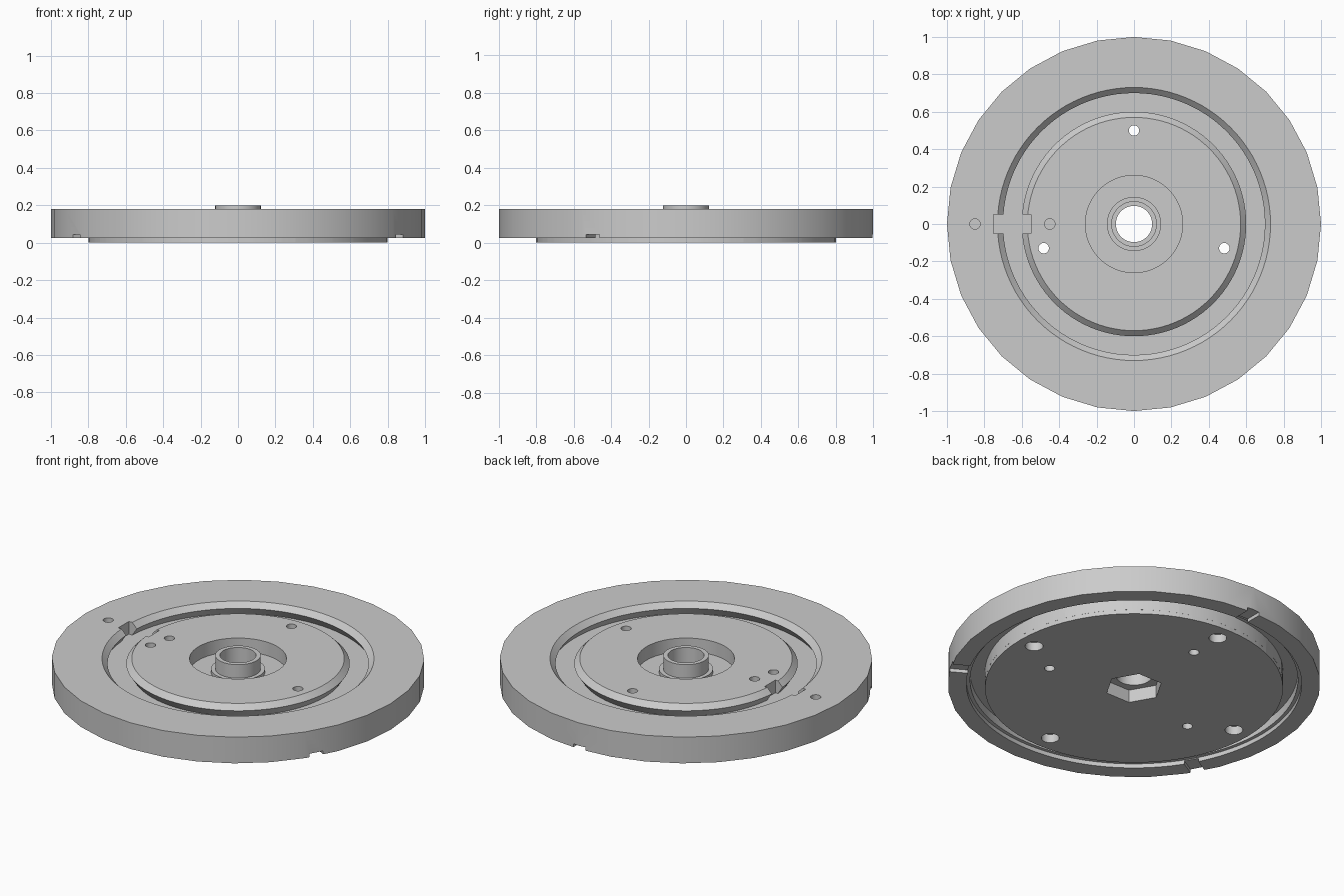
import bpy
import bmesh
from math import cos, sin, pi, radians
from mathutils import Matrix

if "Cube" in bpy.data.objects:
    bpy.data.objects.remove(bpy.data.objects["Cube"], do_unlink=True)

# Single plain grey
grey = bpy.data.materials.new("plain_grey")
grey.use_nodes = True
COLOUR = (0.6, 0.6, 0.6, 1)
grey.diffuse_color = COLOUR
grey.node_tree.nodes["Principled BSDF"].inputs["Base Color"].default_value = COLOUR


def finish(name, bm):
    bmesh.ops.recalc_face_normals(bm, faces=bm.faces)
    mesh = bpy.data.meshes.new(name)
    bm.to_mesh(mesh)
    bm.free()
    obj = bpy.data.objects.new(name, mesh)
    obj.data.materials.append(grey)
    bpy.context.collection.objects.link(obj)
    return obj


def cylinder(name, r, z0, z1, x=0, y=0, sides=64, turn=0):
    bm = bmesh.new()
    bmesh.ops.create_cone(bm, cap_ends=True, segments=sides, radius1=r, radius2=r,
                          depth=z1 - z0,
                          matrix=Matrix.Translation((x, y, (z0 + z1) / 2))
                          @ Matrix.Rotation(turn, 4, 'Z'))
    return finish(name, bm)


def box(name, x0, x1, width, z0, z1, turn=0):
    bm = bmesh.new()
    place = Matrix.Translation(((x0 + x1) / 2, 0, (z0 + z1) / 2))
    size = Matrix.Diagonal((x1 - x0, width, z1 - z0, 1))
    bmesh.ops.create_cube(bm, size=1, matrix=Matrix.Rotation(turn, 4, 'Z') @ place @ size)
    return finish(name, bm)


def ring(name, profile, sides=96):
    """Revolve a closed (radius, height) profile into a solid ring."""
    bm = bmesh.new()
    loops = [[bm.verts.new((r * cos(2 * pi * i / sides), r * sin(2 * pi * i / sides), z))
              for r, z in profile] for i in range(sides)]
    n = len(profile)
    for i in range(sides):
        a, b = loops[i], loops[(i + 1) % sides]
        for j in range(n):
            k = (j + 1) % n
            bm.faces.new((a[j], b[j], b[k], a[k]))
    return finish(name, bm)


def combine(target, tool, operation):
    mod = target.modifiers.new(tool.name, 'BOOLEAN')
    mod.operation = operation
    mod.solver = 'EXACT'
    mod.object = tool
    bpy.context.view_layer.objects.active = target
    bpy.ops.object.modifier_apply(modifier=mod.name)
    bpy.data.objects.remove(tool, do_unlink=True)


TOP = 0.18
ABOVE = 0.3

# Main disc with its raised underside
plate = cylinder("round_plate", 1, 0.025, TOP, sides=32)
combine(plate, cylinder("underside_disc", 0.8, 0, 0.1), 'UNION')

cutters = [
    # Annular channel underneath, with a small ledge near the rim
    ring("under_channel", [(0.8, -0.1), (0.9, -0.1), (0.9, 0.05), (0.88, 0.05),
                           (0.88, 0.1), (0.8, 0.1)]),
    # Waisted slot in the top and its square entry
    ring("top_slot", [(0.55, 0.2), (0.57, TOP), (0.6, 0.15), (0.57, 0.105),
                      (0.73, 0.105), (0.7, 0.15), (0.73, TOP), (0.75, 0.2)]),
    box("slot_entry", -0.75, -0.55, 0.1, 0.105, ABOVE),
    # Central well and hexagonal pocket
    cylinder("centre_well", 0.26, 0.1, ABOVE),
    cylinder("hex_pocket", 0.155, -0.1, 0.075, sides=6, turn=radians(90)),
]

# Through holes
for angle in (90, -15, 195):
    a = radians(angle)
    cutters.append(cylinder("through_hole", 0.028, -0.1, ABOVE,
                            0.5 * cos(a), 0.5 * sin(a), 24))
# Blind holes beside the slot entry
for x in (-0.85, -0.45):
    cutters.append(cylinder("blind_hole", 0.028, 0.13, ABOVE, x, 0, 24))
# Round pockets underneath
for angle in (0, 90, 180, 270):
    a = radians(angle)
    cutters.append(cylinder("foot_pocket", 0.048, -0.1, 0.05,
                            0.7 * cos(a), 0.7 * sin(a), 32))
# Notches in the lower rim
for angle in (90, 210, 330):
    cutters.append(box("rim_notch", 0.85, 1.1, 0.08, -0.1, 0.045, radians(angle)))

for cutter in cutters:
    combine(plate, cutter, 'DIFFERENCE')

# Central collar with its shoulder, then the bore
combine(plate, cylinder("shoulder", 0.145, 0.09, 0.12), 'UNION')
combine(plate, cylinder("collar", 0.122, 0.085, 0.2), 'UNION')
combine(plate, cylinder("bore", 0.097, -0.1, ABOVE), 'DIFFERENCE')

# Smooth curved walls, crisp edges
bpy.ops.object.select_all(action='DESELECT')
plate.select_set(True)
bpy.context.view_layer.objects.active = plate
bpy.ops.object.shade_smooth_by_angle(angle=radians(25))
